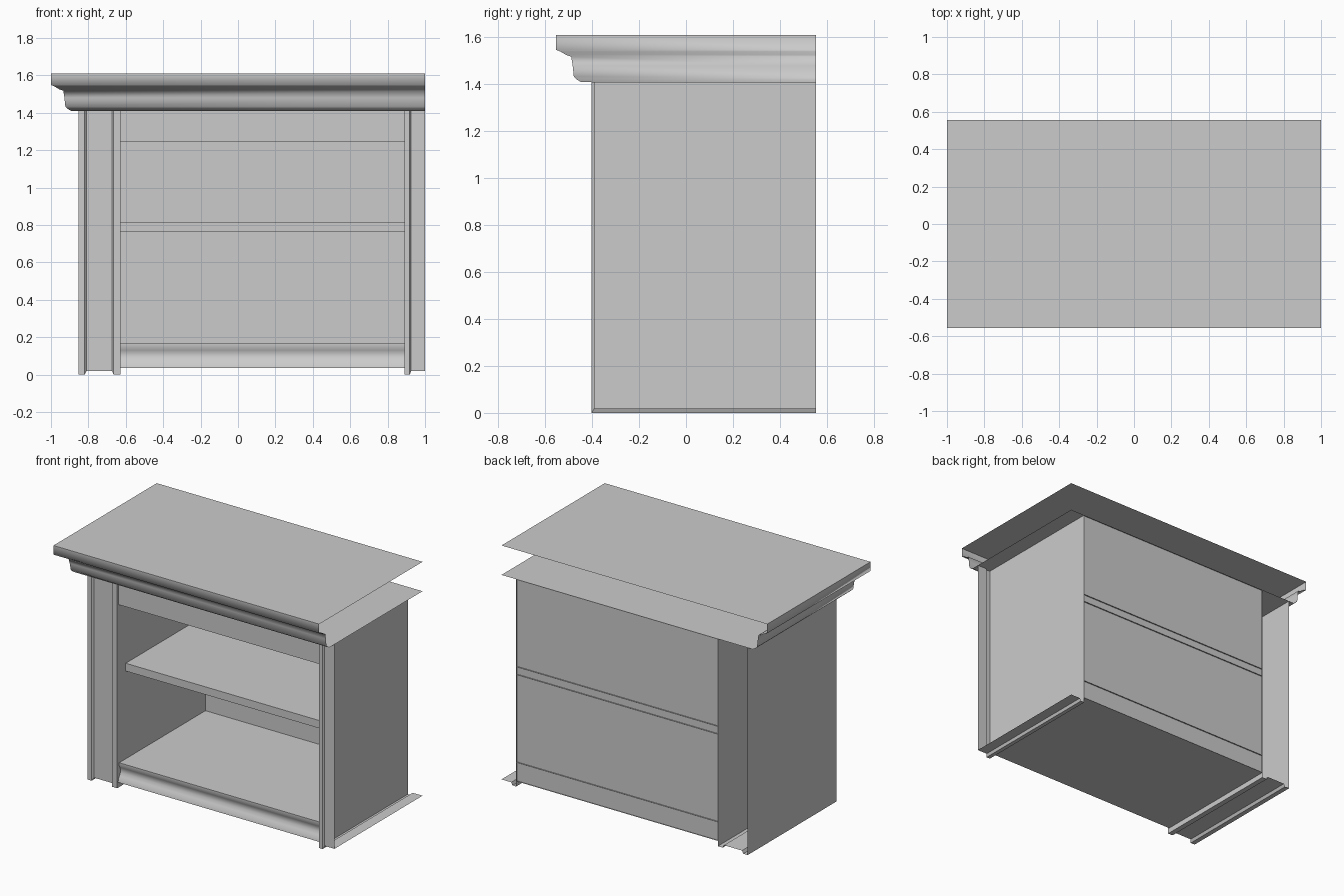
import bpy, math
from mathutils import Vector

if "Cube" in bpy.data.objects:
    bpy.data.objects.remove(bpy.data.objects["Cube"])

BACK, FRONT, RIGHT = 0.555, -0.402, 1.0
TOP, NECK = 1.61, 1.41
LEFT_WALL, INNER_L, INNER_R = -0.853, -0.628, 0.89


def loft(name, rows, facing, smooth=0):
    """Skin equal-length rows of points into a sheet turned towards `facing`."""
    n = len(rows[0])
    faces = [(i * n + j, i * n + j + 1, (i + 1) * n + j + 1, (i + 1) * n + j)
             for i in range(len(rows) - 1) for j in range(n - 1)]
    mesh = bpy.data.meshes.new(name)
    mesh.from_pydata([p for row in rows for p in row], [], faces)
    mesh.update()
    total = sum((p.normal * p.area for p in mesh.polygons), Vector())
    if total.dot(Vector(facing)) < 0:
        mesh.flip_normals()
    obj = bpy.data.objects.new(name, mesh)
    bpy.context.collection.objects.link(obj)
    if smooth:
        bpy.ops.object.select_all(action='DESELECT')
        obj.select_set(True)
        bpy.context.view_layer.objects.active = obj
        bpy.ops.object.shade_smooth_by_angle(angle=math.radians(smooth))
    return obj


def across(name, profile, facing, x0=INNER_L, x1=INNER_R, smooth=0):
    """Extrude a (y, z) profile along x."""
    return loft(name, [[(x, y, z) for y, z in profile] for x in (x0, x1)], facing, smooth)


def side_wall(name, x, facing_x):
    loft(name, [[(x, FRONT, z), (x, BACK, z)] for z in (0, NECK)], (facing_x, 0, 0))


def pilaster(name, profile):
    """Profile of (x, depth 0..1) run down the front and back along the underside."""
    rows = []
    for x, d in profile:
        y, z = FRONT + 0.011 * d, 0.019 * d
        rows.append([(x, y, NECK), (x, y, z), (x, BACK, z)])
    loft(name, rows, (0, -1, -1))


# Cornice, mitred round the front left corner: (inset, z)
cornice = [(0, TOP), (0, 1.548), (0.02, 1.54), (0.045, 1.525), (0.066, 1.518),
           (0.072, 1.48), (0.077, 1.433), (0.09, 1.42), (0.108, NECK)]
loft("cornice_moulding",
     [[(RIGHT, -0.555 + d, z), (-1 + d, -0.555 + d, z), (-1 + d, BACK, z)]
      for d, z in cornice], (-1, -1, 0), smooth=75)
across("top_slab", [(-0.555, TOP), (BACK, TOP)], (0, 0, 1), -1, RIGHT)
across("cornice_underside", [(-0.447, NECK), (BACK, NECK)], (0, 0, -1), -0.892, RIGHT)

# Upright walls
side_wall("left_outer_wall", LEFT_WALL, -1)
side_wall("left_inner_wall", INNER_L, 1)
side_wall("right_inner_wall", INNER_R, -1)

# Pilasters with raised edge strips
pilaster("left_pilaster", [(LEFT_WALL, 0), (-0.82, 0), (-0.81, 1),
                           (-0.674, 1), (-0.665, 0), (INNER_L, 0)])
pilaster("right_pilaster", [(INNER_R, 0), (0.918, 0), (0.926, 1), (RIGHT, 1)])

# Header rail with a short return
across("header_rail", [(-0.39, NECK), (-0.39, 1.245), (-0.35, 1.245)], (0, -1, 0))

# Shelf, floor and back
across("shelf", [(BACK, 0.815), (-0.31, 0.815), (-0.31, 0.762), (BACK, 0.762)], (0, -1, 0))
across("floor_board", [(-0.38, 0.165), (BACK, 0.165)], (0, 0, 1))
across("bottom_board", [(-0.392, 0.036), (BACK, 0.036)], (0, 0, -1))
across("back_panel", [(0.547, 0.036), (0.547, NECK)], (0, -1, 0))

# Concave plinth moulding under the floor
plinth = [(-0.38, 0.165), (-0.38, 0.145), (-0.372, 0.13), (-0.366, 0.112),
          (-0.368, 0.094), (-0.377, 0.074), (-0.388, 0.058), (-0.392, 0.036)]
across("plinth_moulding", plinth, (0, -1, 0), smooth=60)
